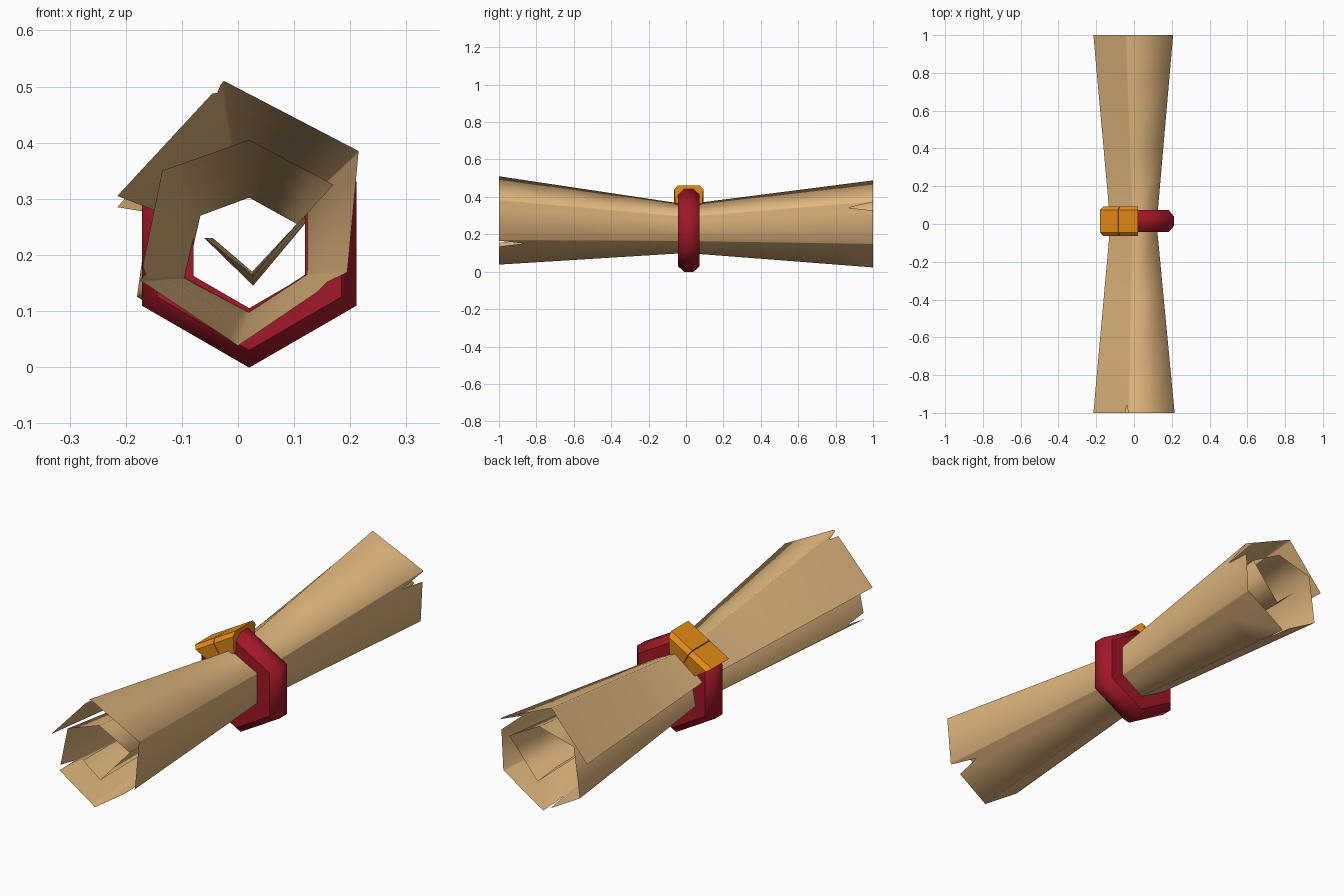
import bpy, bmesh, math

if "Cube" in bpy.data.objects:
    bpy.data.objects.remove(bpy.data.objects["Cube"])


def material(name, rgb):
    m = bpy.data.materials.new(name)
    m.diffuse_color = (*rgb, 1)
    m.use_nodes = True
    m.node_tree.nodes["Principled BSDF"].inputs["Base Color"].default_value = m.diffuse_color
    return m


PAPER = material("parchment tan", (0.76, 0.475, 0.21))
RED = material("ribbon red", (0.36, 0.009, 0.021))
ORANGE = material("clasp orange", (0.78, 0.265, 0.008))


def finish(bm, name, mat, smooth=False):
    me = bpy.data.meshes.new(name)
    bm.to_mesh(me)
    bm.free()
    me.materials.append(mat)
    for p in me.polygons:
        p.use_smooth = smooth
    ob = bpy.data.objects.new(name, me)
    bpy.context.collection.objects.link(ob)
    return ob


# Spiral cross-sections (x, z) from the outer free edge to the inner curl
FRONT = [(-.215, .305), (-.025, .51), (.215, .385), (.195, .17), (0, .038), (-.175, .155),
         (-.135, .35), (.02, .405), (.17, .325), (.025, .165), (-.06, .23)]
WAIST = [(-.125, .27), (-.005, .36), (.12, .295), (.12, .165), (.02, .1), (-.092, .16),
         (-.067, .27), (.02, .302), (.105, .255), (.025, .17), (-.045, .23)]
BACK = [(-.215, .285), (-.04, .488), (.207, .378), (.195, .15), (0, .023), (-.18, .125),
        (-.15, .345), (.02, .39), (.165, .31), (.027, .145), (-.06, .23)]

# Torn notches: position along the spiral -> (half width, depth)
FRONT_TEARS = {0.93: (.04, .05), 3.15: (.12, .13), 5.05: (.08, .1)}
BACK_TEARS = {2.12: (.1, .13), 4.1: (.1, .13)}


def along(section, u):
    i = min(int(u), len(section) - 2)
    t = u - i
    return [a + (b - a) * t for a, b in zip(section[i], section[i + 1])]


# Rolled sheet
cols = set(range(len(WAIST)))
for tears in (FRONT_TEARS, BACK_TEARS):
    for u, (w, d) in tears.items():
        cols |= {round(u - w, 3), u, round(u + w, 3)}
cols = sorted(cols)
bm = bmesh.new()
grid = []
for y in (-1, -.8, -.4, 0, .4, .8, 1):
    end, tears = (FRONT, FRONT_TEARS) if y < 0 else (BACK, BACK_TEARS)
    row = []
    for u in cols:
        s = abs(y)
        if s == 1 and u in tears:
            s -= tears[u][1]
        a, b = along(WAIST, u), along(end, u)
        row.append(bm.verts.new((a[0] + (b[0] - a[0]) * s, math.copysign(s, y),
                                 a[1] + (b[1] - a[1]) * s)))
    grid.append(row)
for r0, r1 in zip(grid, grid[1:]):
    for i in range(len(cols) - 1):
        bm.faces.new((r0[i], r0[i + 1], r1[i + 1], r1[i]))
finish(bm, "rolled_parchment", PAPER, True)

CX, CY, CZ = 0.02, 0.015, 0.22


def sweep(profile, angles, closed, sharp=()):
    """Sweep a closed (y, radius) profile around the ring centre."""
    bm = bmesh.new()
    loops = [[bm.verts.new((CX + r * k * math.cos(a), CY + y, CZ + r * k * math.sin(a)))
              for y, r in profile] for a, k in angles]
    n = len(profile)
    pairs = list(zip(loops, loops[1:])) + ([(loops[-1], loops[0])] if closed else [])
    for p, q in pairs:
        for j in range(n):
            bm.faces.new((p[j], p[(j + 1) % n], q[(j + 1) % n], q[j]))
        for j in sharp:
            bm.edges.get((p[j], q[j])).smooth = False
    if not closed:
        bm.faces.new(loops[0])
        bm.faces.new(loops[-1])
    bmesh.ops.recalc_face_normals(bm, faces=bm.faces)
    return bm


# Six-sided ribbon ring, flat sides with a softly shaded rim
ring = [(-.058, .115), (-.058, .19), (-.025, .221), (.025, .221), (.058, .19), (.058, .115)]
finish(sweep(ring, [(math.radians(90 + 60 * i), 1) for i in range(6)], True, (0, 1, 4, 5)),
       "ribbon_ring", RED, True)

# Two clasp blocks over the upper left side of the ring
clasp = [(-.072, .145), (-.078, .22), (-.06, .24), (.06, .24), (.078, .22), (.072, .145)]
for name, lo, hi in (("clasp_upper", 90, 119.5), ("clasp_lower", 120.5, 148)):
    ang = []
    for d in (lo, hi):
        # keep the blocks on the flat side of the hexagon
        k = math.cos(math.radians(30)) / math.cos(math.radians(d - 120))
        ang.append((math.radians(d), k))
    finish(sweep(clasp, ang, False), name, ORANGE)
